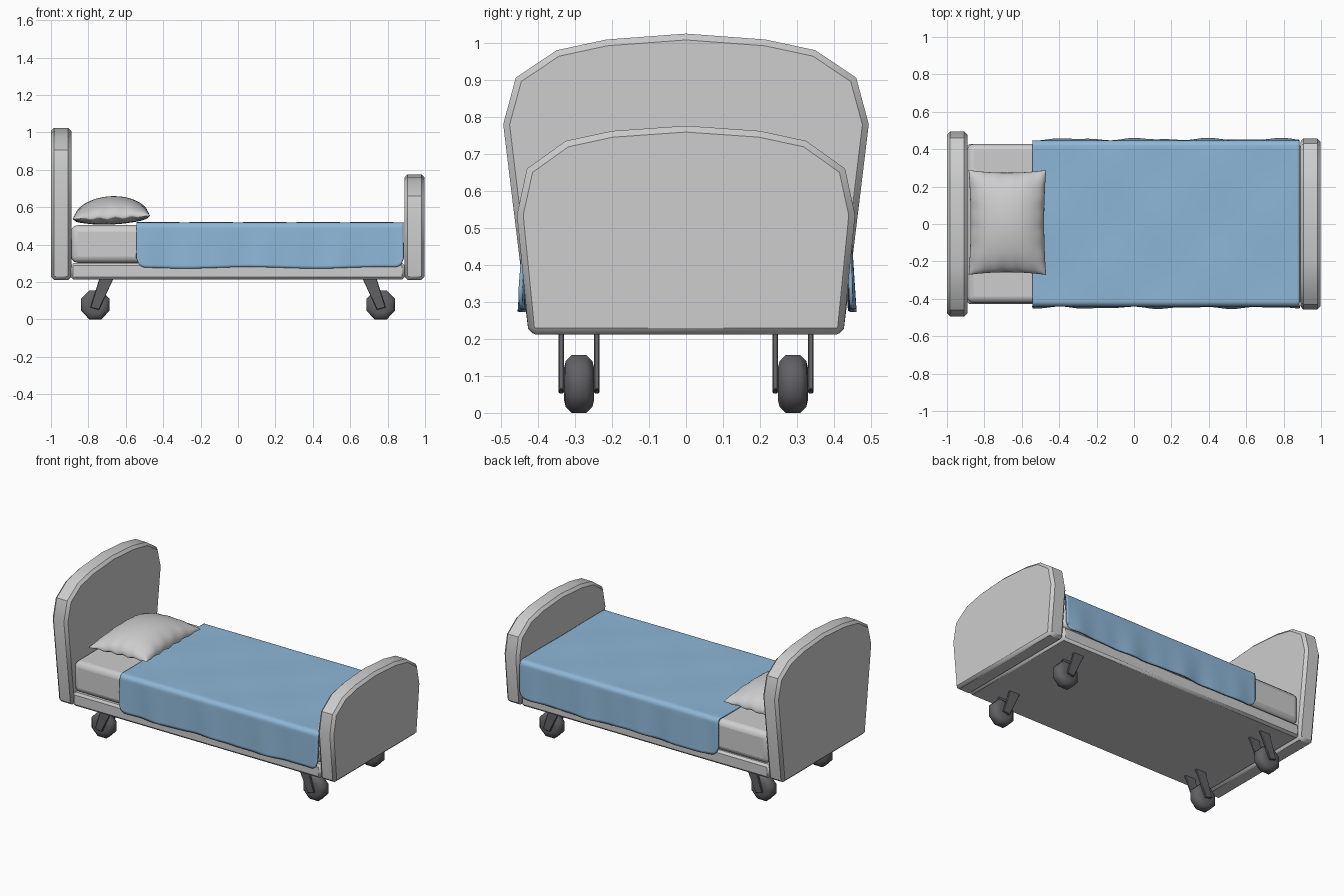
import bpy, bmesh, math
from mathutils import Vector

if "Cube" in bpy.data.objects:
    bpy.data.objects.remove(bpy.data.objects["Cube"])


def material(name, rgb):
    m = bpy.data.materials.new(name)
    m.diffuse_color = (*rgb, 1)
    m.use_nodes = True
    m.node_tree.nodes["Principled BSDF"].inputs["Base Color"].default_value = m.diffuse_color
    return m


GREY = material("light grey", (0.61, 0.61, 0.61))
BLUE = material("blanket blue", (0.27, 0.47, 0.68))
DARK = material("dark grey", (0.12, 0.12, 0.13))


def finish(name, bm, mat, bevel=0, segments=1, angle=35):
    bmesh.ops.recalc_face_normals(bm, faces=bm.faces)
    me = bpy.data.meshes.new(name)
    bm.to_mesh(me)
    bm.free()
    me.materials.append(mat)
    ob = bpy.data.objects.new(name, me)
    bpy.context.collection.objects.link(ob)
    bpy.ops.object.select_all(action='DESELECT')
    ob.select_set(True)
    bpy.context.view_layer.objects.active = ob
    bpy.ops.object.shade_smooth_by_angle(angle=math.radians(angle))
    if bevel:
        b = ob.modifiers.new("bevel", 'BEVEL')
        b.width, b.segments = bevel, segments
        b.limit_method, b.angle_limit = 'ANGLE', math.radians(60)
    return ob


def prism(name, pts, vec, mat, **kw):
    bm = bmesh.new()
    face = bm.faces.new([bm.verts.new(p) for p in pts])
    ext = bmesh.ops.extrude_face_region(bm, geom=[face], use_keep_orig=True)
    bmesh.ops.translate(bm, vec=vec, verts=[v for v in ext["geom"] if isinstance(v, bmesh.types.BMVert)])
    return finish(name, bm, mat, **kw)


def box(name, x0, x1, y0, y1, z0, z1, mat, **kw):
    pts = [(x0, y0, z0), (x1, y0, z0), (x1, y1, z0), (x0, y1, z0)]
    return prism(name, pts, Vector((0, 0, z1 - z0)), mat, **kw)


def sheet(bm, nu, nv, fn):
    g = [[bm.verts.new(fn(i / nu, j / nv)) for j in range(nv + 1)] for i in range(nu + 1)]
    for i in range(nu):
        for j in range(nv):
            bm.faces.new((g[i][j], g[i + 1][j], g[i + 1][j + 1], g[i][j + 1]))


# Head and foot boards: arched profile swept along x
def board(name, half, x0):
    top = half[-1]
    pts = half[:-1] + [top] + [(-y, z) for y, z in reversed(half[:-1])]
    prism(name, [(x0, y, z) for y, z in pts], Vector((0.109, 0, 0)), GREY, bevel=0.017)


board("headboard", [(0.425, 0.212), (0.494, 0.78), (0.46, 0.906), (0.35, 0.98), (0.215, 1.009), (0, 1.025)], -1.0)
board("footboard", [(0.425, 0.212), (0.457, 0.535), (0.43, 0.66), (0.325, 0.735), (0.2, 0.762), (0, 0.776)], 0.889)

# Frame and mattress
box("bed_frame", -0.895, 0.892, -0.427, 0.427, 0.214, 0.303, GREY, bevel=0.014)
box("mattress", -0.893, 0.885, -0.422, 0.427, 0.303, 0.504, GREY, bevel=0.035, segments=3)

# Blanket draped over the mattress, hanging with soft folds
HALF, TOP, R = 0.444, 0.519, 0.03
FLAT, ARC = HALF - R, R * math.pi / 2


def drape(u, v):
    x = -0.543 + 1.428 * u
    d = min(x + 0.543, 0.885 - x)                 # distance to an end
    lift = 0.05 - math.sqrt(max(0, 0.05**2 - max(0, 0.05 - d)**2))
    bottom = 0.277 + lift + 0.004 * math.sin(9 * x + 1)
    side = -1 if v < 0.5 else 1
    t = abs(v - 0.5) * 2
    fold = 0.6 * math.sin(17 * x + side) + 0.4 * math.sin(31 * x + 2 * side)
    if t < 0.5:                                   # top
        y, z = FLAT * t / 0.5, TOP + 0.003 * math.sin(11 * x) * math.cos(9 * side * t)
    elif t < 0.65:                                # rounded edge
        a = (t - 0.5) / 0.15 * math.pi / 2
        y, z = FLAT + R * math.sin(a), TOP - R + R * math.cos(a)
        z += 0.003 * math.sin(11 * x) * math.cos(4.5 * side) * math.cos(a)
    else:                                         # hanging side
        k = (t - 0.65) / 0.35
        y = HALF + 0.007 * k + 0.007 * k * fold
        z = (TOP - R) * (1 - k) + bottom * k
    return (x, side * y + 0.003, z)


bm = bmesh.new()
sheet(bm, 110, 80, drape)
blanket = finish("blanket", bm, BLUE, angle=50)
sol = blanket.modifiers.new("thickness", 'SOLIDIFY')
sol.thickness, sol.offset = 0.01, -1

# Pillow: two bulging sheets joined at a pinched seam
bm = bmesh.new()
for height in (0.113, -0.038):
    def puff(u, v, h=height):
        a, b = -math.cos(math.pi * u), -math.cos(math.pi * v)
        f = (max(0, (1 - a * a) * (1 - b * b))) ** 0.5
        x = -0.677 + 0.207 * a * (1 - 0.05 * (1 - b * b))
        y = 0.008 + 0.28 * b * (1 - 0.05 * (1 - a * a))
        rim = max(abs(a), abs(b)) ** 6
        crease = 0.006 * rim * (math.sin(17 * b) * (1 - b * b) + math.sin(15 * a) * (1 - a * a))
        return (x, y, 0.546 + 0.008 * a + h * f + crease)
    sheet(bm, 32, 32, puff)
bmesh.ops.remove_doubles(bm, verts=bm.verts, dist=0.0003)
finish("pillow", bm, GREY, angle=60)

# Castors: eight-sided rounded wheel between two slanted fork plates
TYRE = [(-0.041, 0), (-0.041, 0.045), (-0.036, 0.065), (-0.02, 0.082),
        (0.02, 0.082), (0.036, 0.065), (0.041, 0.045), (0.041, 0)]
FORK = [(0.028, 0.055), (0.018, 0.075), (-0.033, 0.225), (-0.108, 0.225), (-0.025, 0.06), (0, 0.05)]
FORK = [(0.026, 0.064), (-0.02, 0.052), (-0.098, 0.22), (-0.022, 0.22)]
FORK = [(-0.026, 0.064), (0.02, 0.052), (0.098, 0.22), (0.022, 0.22)]
for sx, end in ((1, "head"), (-1, "foot")):
    for sy, lr in ((-1, "front"), (1, "back")):
        cx, cy = -0.763 * sx, 0.289 * sy
        bm = bmesh.new()
        angles = [math.pi / 8 + k * math.pi / 4 for k in range(8)]
        rings = [[bm.verts.new((cx + r * math.cos(a), cy + w, 0.078 + r * math.sin(a) * 1.03))
                  for a in angles] for w, r in TYRE[1:-1]]
        for r0, r1 in zip(rings, rings[1:]):
            for k in range(8):
                bm.faces.new((r0[k], r0[k - 1], r1[k - 1], r1[k]))
        bm.faces.new(rings[0])
        bm.faces.new(rings[-1])
        finish(f"{end}_{lr}_wheel", bm, DARK, angle=50)
        for off in (-0.048, 0.048):
            pts = [(cx + sx * x, cy + off - 0.0075, z) for x, z in FORK]
            prism(f"{end}_{lr}_fork", pts, Vector((0, 0.015, 0)), DARK, bevel=0.003)
        # axle
        box(f"{end}_{lr}_axle", cx - 0.01, cx + 0.01, cy - 0.05, cy + 0.05, 0.068, 0.088, DARK)
